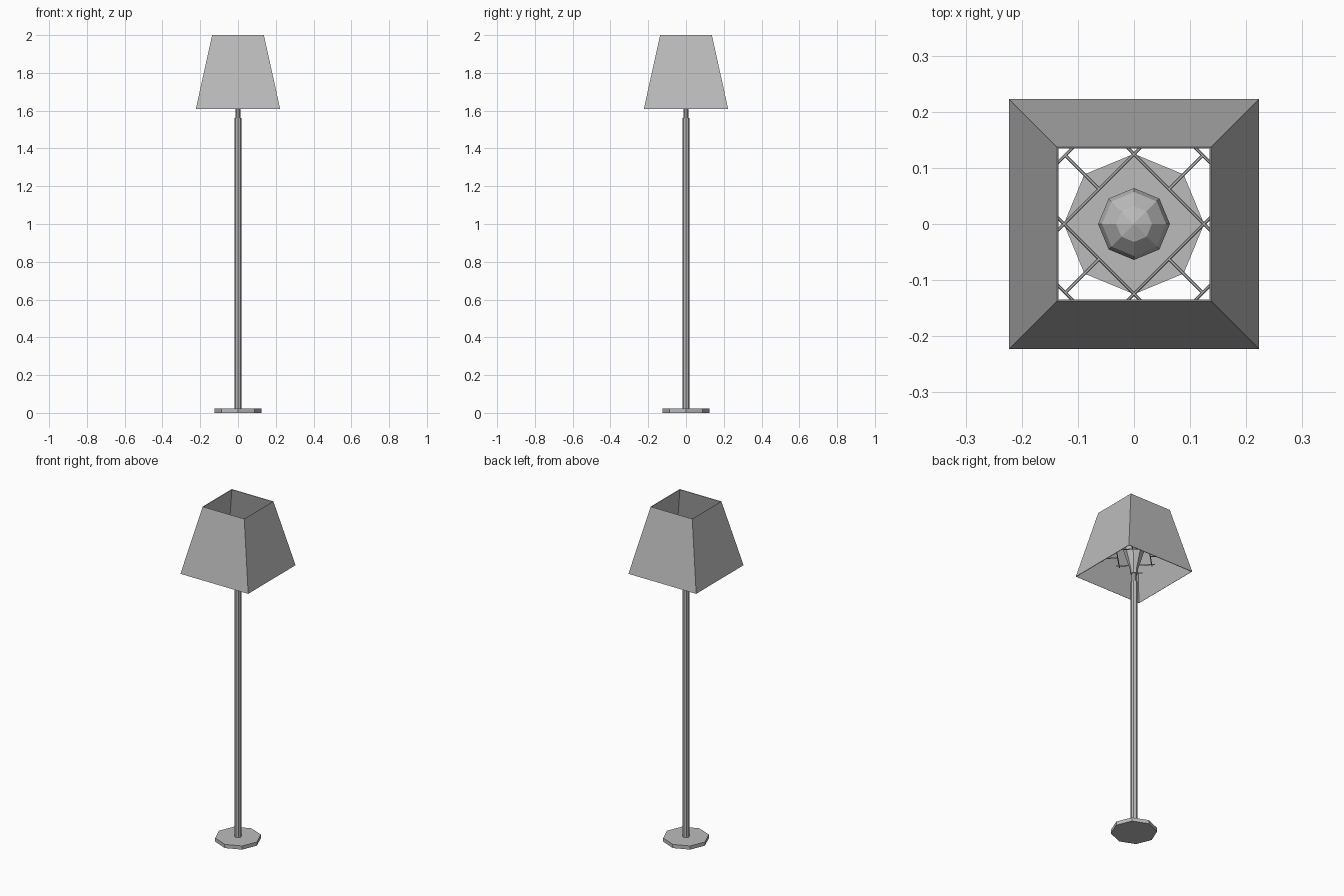
import bpy
import math
from mathutils import Vector

cube = bpy.data.objects.get("Cube")
if cube:
    bpy.data.objects.remove(cube)

grey = bpy.data.materials.new("neutral_grey")
grey.use_nodes = True
grey.diffuse_color = (0.5, 0.5, 0.5, 1)
grey.node_tree.nodes["Principled BSDF"].inputs["Base Color"].default_value = (0.5, 0.5, 0.5, 1)


def add_mesh(name, verts, faces):
    mesh = bpy.data.meshes.new(name)
    mesh.from_pydata(verts, [], faces)
    mesh.materials.append(grey)
    obj = bpy.data.objects.new(name, mesh)
    bpy.context.collection.objects.link(obj)
    return obj


def lathe(name, profile, sides=8, turn=0.0, capped=True):
    """Sweep (radius, height) pairs, listed bottom to top, around z."""
    verts = [(r * math.cos(turn + math.tau * i / sides),
              r * math.sin(turn + math.tau * i / sides), z)
             for r, z in profile for i in range(sides)]
    faces = []
    for k in range(len(profile) - 1):
        for i in range(sides):
            j = (i + 1) % sides
            low, high = k * sides, (k + 1) * sides
            faces.append((low + i, low + j, high + j, high + i))
    if capped:
        faces.append(tuple(reversed(range(sides))))
        top = (len(profile) - 1) * sides
        faces.append(tuple(range(top, top + sides)))
    return add_mesh(name, verts, faces)


def rod(name, start, end, radius=0.0028):
    start, end = Vector(start), Vector(end)
    axis = end - start
    obj = lathe(name, [(radius, 0), (radius, axis.length)], sides=6)
    obj.location = start
    obj.rotation_euler = axis.to_track_quat('Z', 'Y').to_euler()
    return obj


# Stand
lathe("base", [(0.125, 0), (0.125, 0.022)])
lathe("pole", [(0.019, 0.022), (0.019, 1.56)])
lathe("neck", [(0.013, 1.56), (0.013, 1.63)])

# Faceted bulb, flaring upward from the neck
lathe("bulb", [(0.02, 1.61), (0.022, 1.64), (0.062, 1.77), (0.064, 1.785),
               (0.057, 1.81), (0.032, 1.835), (0.001, 1.845)])

# Square shade, open at both ends
shade = lathe("shade", [(0.223 * math.sqrt(2), 1.61), (0.137 * math.sqrt(2), 2.0)],
              sides=4, turn=math.pi / 4, capped=False)
wall = shade.modifiers.new("wall", 'SOLIDIFY')
wall.thickness = 0.004
wall.offset = -1

# Wire frame: a diagonal square, a spoke to each corner and a short cross bar
frame_z = 1.715
for n in range(4):
    angle = math.pi / 4 + n * math.pi / 2
    out = Vector((math.cos(angle), math.sin(angle), 0))
    side = Vector((-out.y, out.x, 0))
    centre = Vector((0, 0, frame_z))

    def bar(name, distance, half):
        mid = centre + out * distance
        rod(name, mid - side * half, mid + side * half)

    bar(f"frame_side_{n + 1}", 0.088, 0.105)
    bar(f"frame_cross_bar_{n + 1}", 0.173, 0.03)
    rod(f"frame_spoke_{n + 1}", centre + out * 0.088, centre + out * 0.173)
